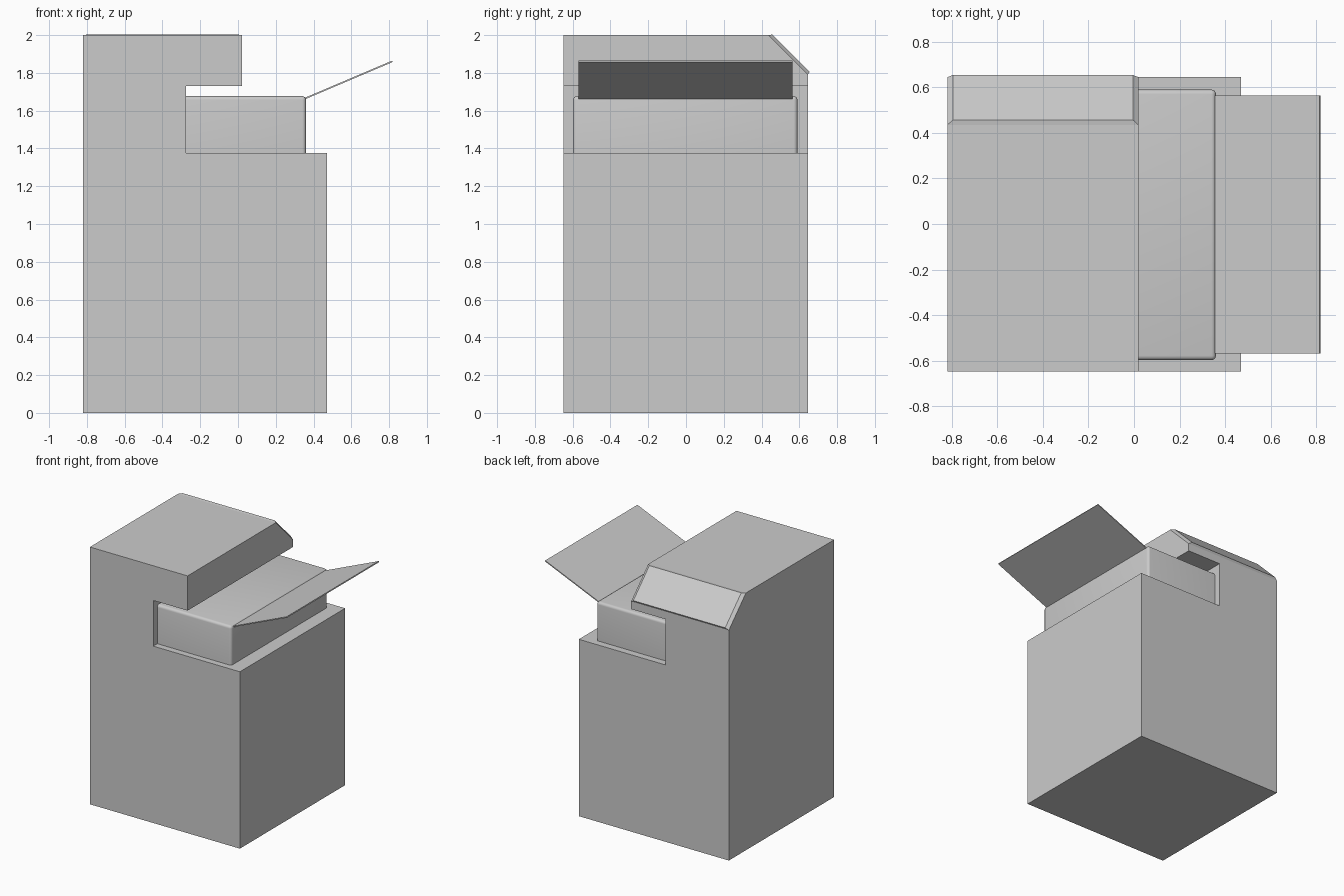
import bpy, bmesh
from mathutils import Vector

if "Cube" in bpy.data.objects:
    bpy.data.objects.remove(bpy.data.objects["Cube"])


def extrude_y(name, profile, y0, y1, edit=None):
    """Extrude an x-z outline along y; edit(bm) may refine the mesh."""
    bm = bmesh.new()
    face = bm.faces.new([bm.verts.new((x, y0, z)) for x, z in profile])
    res = bmesh.ops.extrude_face_region(bm, geom=[face])
    moved = [g for g in res["geom"] if isinstance(g, bmesh.types.BMVert)]
    bmesh.ops.translate(bm, verts=moved, vec=(0, y1 - y0, 0))
    bmesh.ops.recalc_face_normals(bm, faces=bm.faces)
    if edit:
        edit(bm)
    return to_object(name, bm)


def to_object(name, bm):
    bmesh.ops.recalc_face_normals(bm, faces=bm.faces)
    mesh = bpy.data.meshes.new(name)
    bm.to_mesh(mesh)
    bm.free()
    obj = bpy.data.objects.new(name, mesh)
    bpy.context.collection.objects.link(obj)
    return obj


# Machine body: C-shaped profile with the top rear edge chamfered
def chamfer_rear(bm):
    edges = [e for e in bm.edges
             if all(v.co.y > 0.6 and v.co.z > 1.99 for v in e.verts)]
    bmesh.ops.bevel(bm, geom=edges, offset=0.21, segments=1, affect='EDGES')


extrude_y("body", [(-0.82, 0), (0.47, 0), (0.47, 1.375), (-0.275, 1.375),
                   (-0.275, 1.73), (0.02, 1.73), (0.02, 2), (-0.82, 2)],
          -0.648, 0.645, chamfer_rear)


# Tilted rear panel: thin slab with sloping borders on the chamfer
bm = bmesh.new()
rings = []
for x0, x1, top, low in ((-0.82, 0.02, (0.435, 2.0), (0.645, 1.79)),
                         (-0.795, -0.005, (0.457, 2.003), (0.654, 1.806))):
    rings.append([bm.verts.new(p) for p in
                  ((x0, *top), (x1, *top), (x1, *low), (x0, *low))])
for ring in rings:
    bm.faces.new(ring)
for i in range(4):
    j = (i + 1) % 4
    bm.faces.new((rings[0][i], rings[0][j], rings[1][j], rings[1][i]))
to_object("rear_panel", bm)


# Output unit with rounded top and front edges
def round_edges(bm):
    edges = []
    for e in bm.edges:
        mid = (e.verts[0].co + e.verts[1].co) / 2
        if mid.z > 1.4 and mid.x > -0.27:
            edges.append(e)
    bmesh.ops.bevel(bm, geom=edges, offset=0.02, segments=4,
                    profile=0.5, affect='EDGES')


unit = extrude_y("output_unit", [(-0.28, 1.37), (0.36, 1.37),
                                 (0.36, 1.677), (-0.28, 1.677)],
                 -0.598, 0.59, round_edges)
bpy.context.view_layer.objects.active = unit
unit.select_set(True)
bpy.ops.object.shade_smooth_by_angle(angle=0.7)

# Thin sloping paper tray
start, end = Vector((0.356, 1.665)), Vector((0.817, 1.861))
n = (end - start).orthogonal().normalized() * 0.004
extrude_y("paper_tray", [start - n, end - n, end + n, start + n], -0.568, 0.565)
